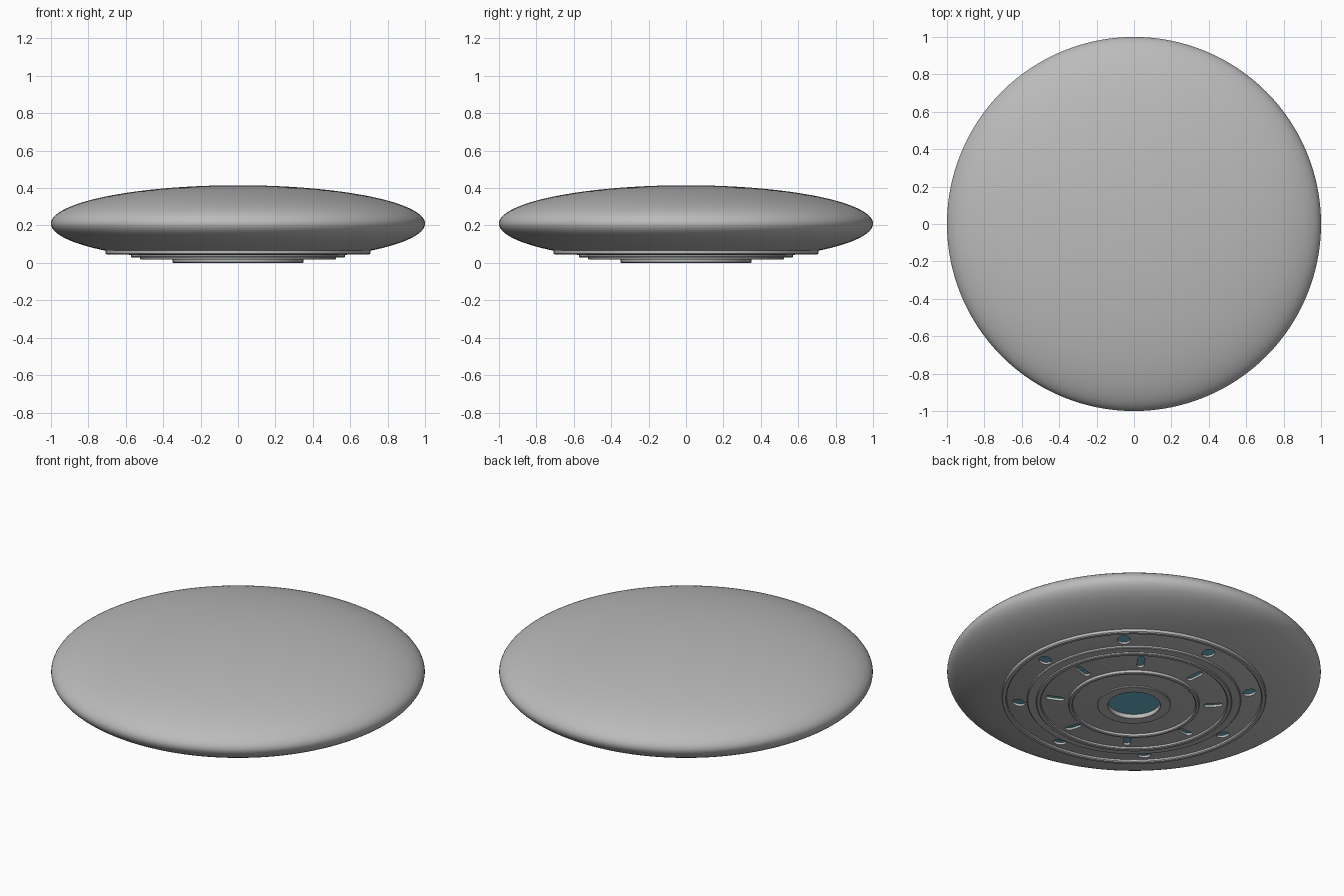
import bpy, bmesh, math
from mathutils import Matrix, Vector

if "Cube" in bpy.data.objects:
    bpy.data.objects.remove(bpy.data.objects["Cube"])


def material(name, rgb):
    m = bpy.data.materials.new(name)
    m.diffuse_color = (*rgb, 1)
    m.use_nodes = True
    m.node_tree.nodes["Principled BSDF"].inputs["Base Color"].default_value = m.diffuse_color
    return m


GREY = material("hull grey", (0.5, 0.5, 0.5))
TEAL = material("light teal", (0.15, 0.46, 0.6))
CZ, H = 0.21, 0.205          # hull ellipse centre height and half height


def under(r):
    """Height of the hull's underside at radius r."""
    return CZ - H * math.sqrt(1 - r * r)


def finish(bm, name, mat, angle=30):
    bmesh.ops.recalc_face_normals(bm, faces=bm.faces)
    me = bpy.data.meshes.new(name)
    bm.to_mesh(me)
    bm.free()
    ob = bpy.data.objects.new(name, me)
    bpy.context.collection.objects.link(ob)
    me.materials.append(mat)
    bpy.ops.object.select_all(action='DESELECT')
    ob.select_set(True)
    bpy.context.view_layer.objects.active = ob
    bpy.ops.object.shade_smooth_by_angle(angle=math.radians(angle))
    return ob


def lathe(name, profile, mat, steps=128):
    bm = bmesh.new()
    vs = [bm.verts.new((r, 0, z)) for r, z in profile]
    es = [bm.edges.new(p) for p in zip(vs, vs[1:])]
    bmesh.ops.spin(bm, geom=vs + es, cent=(0, 0, 0), axis=(0, 0, 1),
                   angle=2 * math.pi, steps=steps)
    bmesh.ops.remove_doubles(bm, verts=bm.verts, dist=1e-5)
    return finish(bm, name, mat)


def add_plug(bm, m, radius, stretch, z0, z1):
    """Round-ended plug, elongated along its local x axis."""
    new = bmesh.ops.create_cone(bm, cap_ends=True, segments=24, radius1=radius,
                                radius2=radius, depth=z1 - z0)['verts']
    for v in new:
        v.co.z += (z0 + z1) / 2
        v.co.x += math.copysign(stretch, v.co.x) if abs(v.co.x) > 1e-5 else 0
        v.co = m @ v.co


def ports(bm, r, offset, radius, stretch, z0, z1):
    """Eight plugs around the underside, square to the local slope."""
    tilt = math.atan(H * r / math.sqrt(1 - r * r))
    for i in range(8):
        m = (Matrix.Rotation(math.radians(offset + 45 * i), 4, 'Z')
             @ Matrix.Translation(Vector((r, 0, under(r))))
             @ Matrix.Rotation(-tilt, 4, 'Y'))
        add_plug(bm, m, radius, stretch, z0, z1)


# Hull: upper shell, rim and lower shell as far as the outer lip
a_end = math.acos(0.708)
n = 48
profile = [(math.cos(a), CZ + H * math.sin(a)) for a in
           [math.pi / 2 - (math.pi / 2 + a_end) * i / n for i in range(n + 1)]]
profile[0] = (0, CZ + H)
# Underside: outer lip, port band, middle double step, slot band, inner lip, well
profile += [(0.708, 0.05), (0.703, 0.045), (0.687, 0.045), (0.682, 0.05),
            (0.682, under(0.682))]
profile += [(r, under(r)) for r in (0.65, 0.62, 0.59, 0.572)]
profile += [(0.572, 0.033), (0.568, 0.029), (0.524, 0.029), (0.524, 0.022),
            (0.52, 0.018), (0.503, 0.018), (0.498, 0.022), (0.498, under(0.498))]
profile += [(r, under(r)) for r in (0.46, 0.42, 0.38, 0.35)]
profile += [(0.35, 0.004), (0.346, 0), (0.334, 0), (0.33, 0.004),
            (0.33, under(0.33)), (0.26, under(0.26)), (0.198, under(0.198)),
            (0.198, 0.004), (0.194, 0.001), (0.142, 0.001), (0.14, 0.003),
            (0.14, 0.03), (0, 0.03)]
hull = lathe("saucer_hull", profile, GREY)

# Cut the round ports and radial slots into the underside
ROUND = (0.62, 0, 0.035, 0)
SLOT = (0.425, 10, 0.019, 0.031)
bm = bmesh.new()
for r, off, rad, st in (ROUND, SLOT):
    ports(bm, r, off, rad, st, -0.012, 0.016)
cutter = finish(bm, "port_cutter", GREY)
cutter.hide_render = True
mod = hull.modifiers.new("ports", 'BOOLEAN')
mod.operation = 'DIFFERENCE'
mod.solver = 'EXACT'
mod.object = cutter
bpy.context.view_layer.objects.active = hull
bpy.ops.object.modifier_apply(modifier=mod.name)
bpy.data.objects.remove(cutter, do_unlink=True)
bpy.ops.object.select_all(action='DESELECT')
hull.select_set(True)
bpy.ops.object.shade_smooth_by_angle(angle=math.radians(30))

# Teal light plates at the bottom of each hole
for name, (r, off, rad, st) in (("round_lights", ROUND), ("slot_lights", SLOT)):
    bm = bmesh.new()
    ports(bm, r, off, rad + 0.001, st, 0.013, 0.019)
    finish(bm, name, TEAL)

# Central light
lathe("centre_light", [(0, 0.027), (0.1405, 0.027), (0.1405, 0.032), (0, 0.032)], TEAL)
